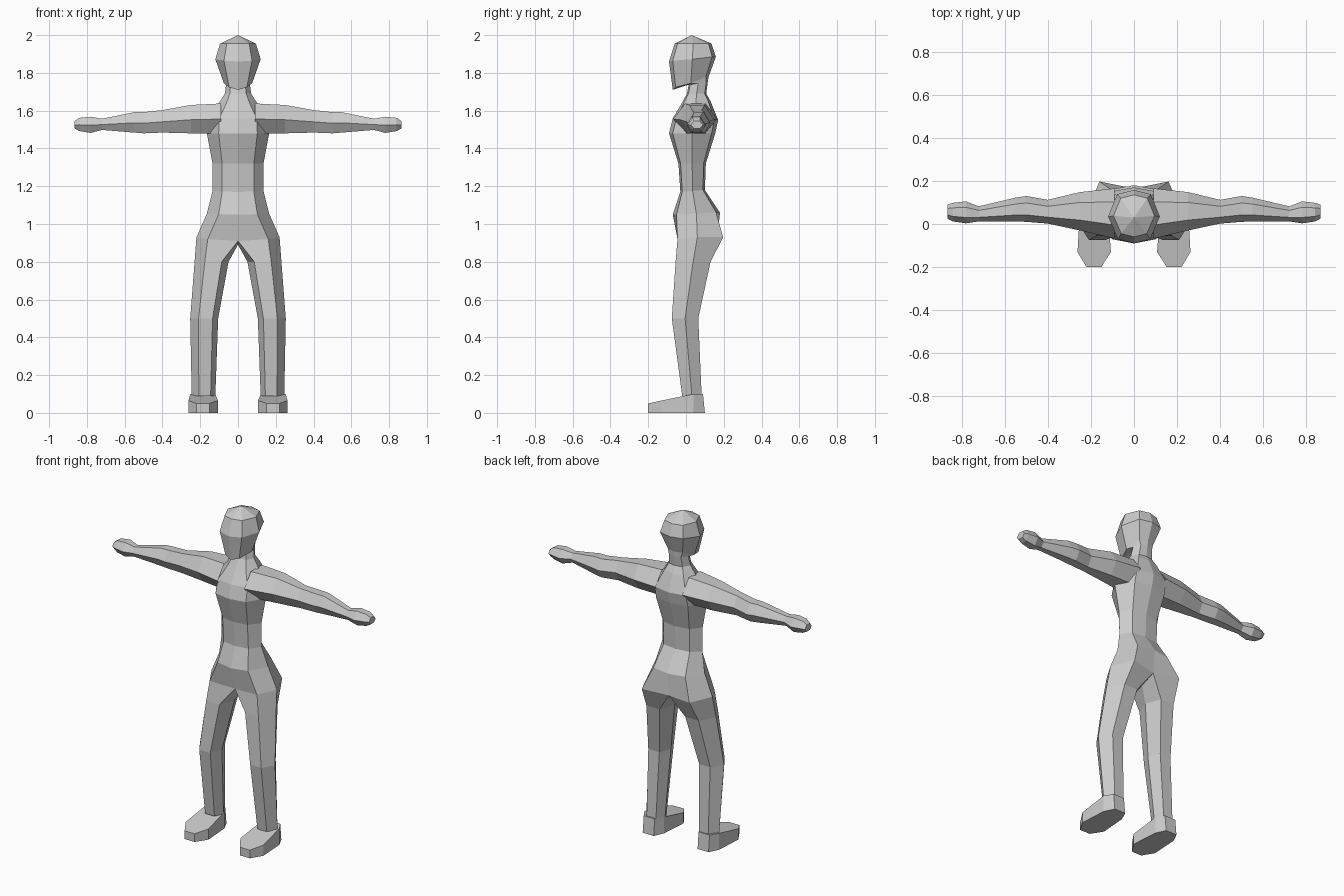
import bpy, bmesh

if "Cube" in bpy.data.objects:
    bpy.data.objects.remove(bpy.data.objects["Cube"])


def loft(name, rings, closed=True, cap_start=False, cap_end=False):
    """Skin a list of point rings and mirror the result across x = 0."""
    bm = bmesh.new()
    rows = [[bm.verts.new(p) for p in r] for r in rings]
    n = len(rows[0])
    for a, b in zip(rows, rows[1:]):
        for i in range(n if closed else n - 1):
            j = (i + 1) % n
            bm.faces.new((a[i], a[j], b[j], b[i]))
    if cap_start:
        bm.faces.new(rows[0])
    if cap_end:
        bm.faces.new(rows[-1])
    bmesh.ops.remove_doubles(bm, verts=bm.verts[:], dist=0.0005)
    # reflect the half and weld the centre line
    geom = bm.verts[:] + bm.edges[:] + bm.faces[:]
    copy = bmesh.ops.duplicate(bm, geom=geom)["geom"]
    for v in copy:
        if isinstance(v, bmesh.types.BMVert):
            v.co.x = -v.co.x
    bmesh.ops.remove_doubles(bm, verts=bm.verts[:], dist=0.0005)
    bmesh.ops.recalc_face_normals(bm, faces=bm.faces[:])
    me = bpy.data.meshes.new(name)
    bm.to_mesh(me)
    bm.free()
    ob = bpy.data.objects.new(name, me)
    bpy.context.collection.objects.link(ob)
    return ob


def half_ring(w, yf, yb, zf, zb):
    """Half section of the body: front centre, front, side, back, back centre."""
    zm = (zf + zb) / 2
    d = yb - yf
    return [(0, yf, zf), (w * .62, yf + .08 * d, zf * .6 + zm * .4),
            (w, yf + .5 * d, zm),
            (w * .65, yb - .08 * d, zb), (0, yb, zb)]


# Head, neck and torso: half width, front y, back y, front z, back z
body = [half_ring(*r) for r in (
    (0, .03, .03, 2.0, 2.0),
    (.095, -.06, .135, 1.955, 1.955),
    (.12, -.09, .158, 1.86, 1.885),
    (.075, -.07, .12, 1.71, 1.78),
    (.062, .015, .115, 1.74, 1.75),
    (.07, .005, .107, 1.69, 1.69),
    (.10, -.025, .13, 1.635, 1.65),
    (.16, -.07, .17, 1.56, 1.55),
    (.165, -.09, .155, 1.48, 1.48),
    (.135, -.04, .105, 1.32, 1.32),
    (.135, -.03, .10, 1.17, 1.18),
    (.165, -.07, .18, 1.05, 1.06))]
hip = [(0, -.03, .91), (.16, -.045, .92), (.22, .06, .93),
       (.16, .197, .93), (0, .165, .92)]
loft("body", body + [hip], closed=False)


# Legs: z, inner x, outer x, front y, back y
def leg_ring(z, xi, xo, yf, yb):
    w, m = xo - xi, (yf + yb) / 2
    return [(xi + .2 * w, yf, z), (xi + .7 * w, yf, z), (xo, m, z),
            (xi + .7 * w, yb, z), (xi + .2 * w, yb, z), (xi, m, z)]


legs = [hip + [(0, .07, .89)]] + [leg_ring(*r) for r in (
    (.80, .05, .23, -.055, .13),
    (.50, .105, .253, -.075, .065),
    (.09, .12, .245, -.02, .083))]
loft("legs", legs)

# Feet: outline of the sole, with the top sloping up to the ankle
sole = [(.152, -.2), (.22, -.2), (.262, -.13), (.252, .04), (.222, .1),
        (.148, .1), (.12, .04), (.107, -.13)]
upper = [(x, min(y, .09), min(.1, .05 + (y + .2) * .22)) for x, y in sole]
loft("feet", [[(x, y, 0) for x, y in sole], upper], cap_start=True, cap_end=True)


# Arms and hands: x, front y, back y, bottom z, top z
def arm_ring(x, yf, yb, zb, zt):
    d, m = (yb - yf) * .27, zb + (zt - zb) * .48
    return [(x, yf, m), (x, yf + d, zt), (x, yb - d, zt),
            (x, yb, m), (x, yb - d, zb), (x, yf + d, zb)]


arms = [arm_ring(*r) for r in (
    (.09, -.068, .165, 1.48, 1.638),
    (.25, -.03, .148, 1.48, 1.63),
    (.40, .002, .112, 1.484, 1.603),
    (.50, .01, .13, 1.48, 1.592),
    (.55, .012, .122, 1.484, 1.592),
    (.72, .012, .082, 1.498, 1.557),
    (.78, .003, .105, 1.482, 1.568),
    (.84, .012, .098, 1.492, 1.562),
    (.865, .025, .09, 1.505, 1.545))]
loft("arms", arms, cap_end=True)
